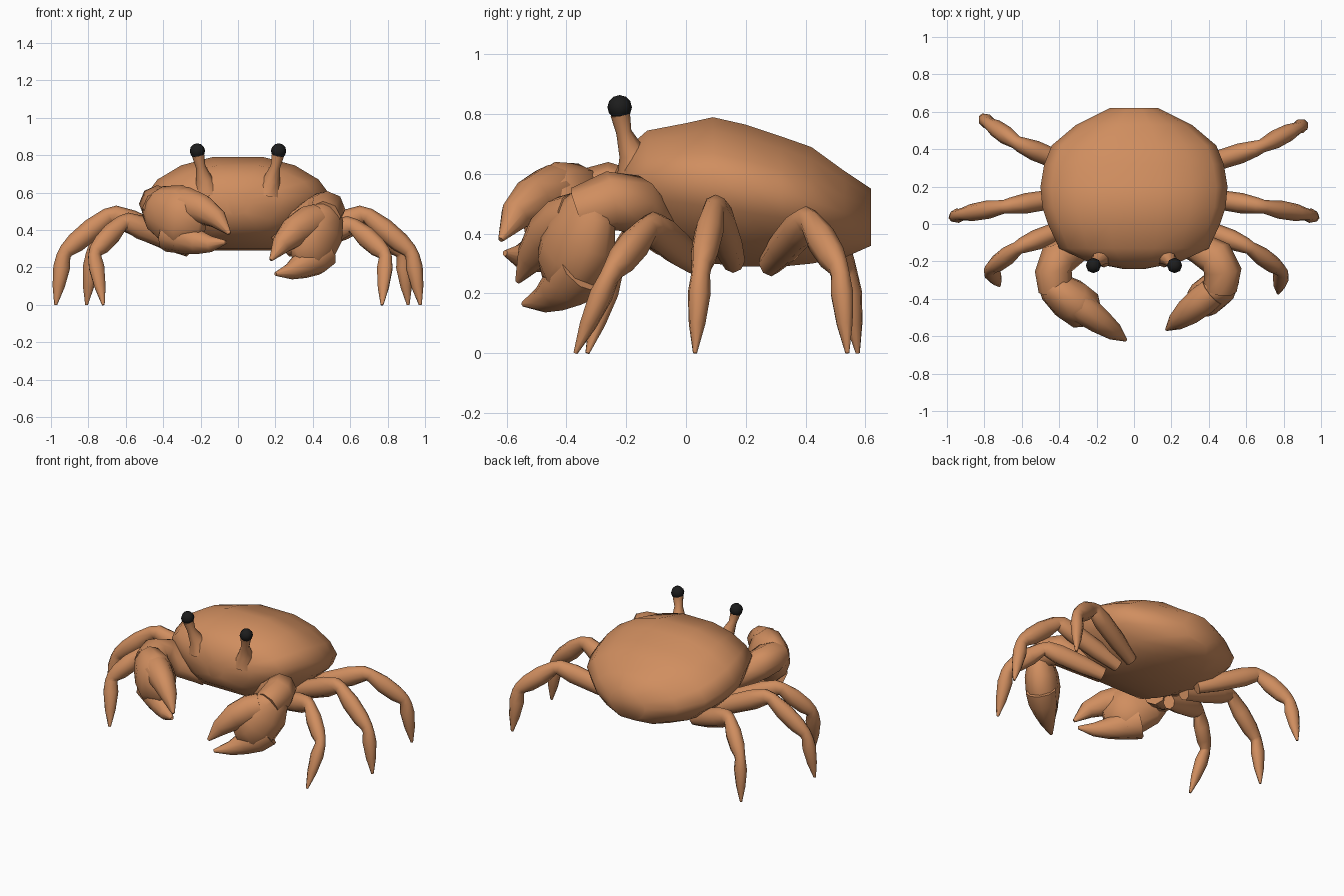
import bpy
import bmesh
import math
from mathutils import Vector

cube = bpy.data.objects.get("Cube")
if cube:
    bpy.data.objects.remove(cube, do_unlink=True)


def material(name, rgb):
    mat = bpy.data.materials.new(name)
    mat.use_nodes = True
    color = (*rgb, 1)
    mat.diffuse_color = color
    mat.node_tree.nodes["Principled BSDF"].inputs["Base Color"].default_value = color
    return mat


shell = material("terracotta shell", (0.63, 0.27, 0.115))
black = material("eye black", (0.012, 0.012, 0.012))


def finish(bm, name, mat, angle=58):
    """Turn a bmesh into a smooth object that keeps its sharp edges."""
    bmesh.ops.recalc_face_normals(bm, faces=bm.faces)
    for face in bm.faces:
        face.smooth = True
    for edge in bm.edges:
        edge.smooth = edge.calc_face_angle(0) < math.radians(angle)
    mesh = bpy.data.meshes.new(name)
    bm.to_mesh(mesh)
    bm.free()
    mesh.materials.append(mat)
    obj = bpy.data.objects.new(name, mesh)
    bpy.context.collection.objects.link(obj)
    return obj


def skin(rings, name, mat):
    """Bridge a list of point rings and cap both ends."""
    bm = bmesh.new()
    loops = [[bm.verts.new(p) for p in ring] for ring in rings]
    count = len(loops[0])
    for a, b in zip(loops, loops[1:]):
        for i in range(count):
            j = (i + 1) % count
            bm.faces.new((a[i], a[j], b[j], b[i]))
    bm.faces.new(loops[0])
    bm.faces.new(loops[-1])
    return finish(bm, name, mat)


def tube(name, points, radii, normal, flat=1.0, sides=8):
    """Sweep an ellipse along points; flat scales it along the normal."""
    pts = [Vector(p) for p in points]
    n = Vector(normal).normalized()
    rings = []
    for i, (p, r) in enumerate(zip(pts, radii)):
        t = (pts[min(i + 1, len(pts) - 1)] - pts[max(i - 1, 0)]).normalized()
        u = n.cross(t).normalized()
        v = t.cross(u)
        angles = [math.tau * k / sides for k in range(sides)]
        rings.append([p + u * r * math.cos(a) + v * r * flat * math.sin(a) for a in angles])
    return skin(rings, name, shell)


# Body: y, half width, top, rim and bottom heights
stations = [
    (-0.24, 0.06, 0.60, 0.54, 0.48), (-0.205, 0.24, 0.68, 0.57, 0.42),
    (-0.13, 0.40, 0.745, 0.60, 0.36), (0.0, 0.46, 0.77, 0.60, 0.32),
    (0.09, 0.49, 0.79, 0.59, 0.30), (0.2, 0.50, 0.765, 0.57, 0.29),
    (0.32, 0.48, 0.725, 0.54, 0.29), (0.42, 0.44, 0.69, 0.51, 0.30),
    (0.53, 0.31, 0.61, 0.47, 0.32), (0.62, 0.13, 0.55, 0.45, 0.36),
]
half = [(0.28, 1), (0.62, 0.78), (0.88, 0.4), (1, 0), (0.93, -0.35), (0.7, -0.75), (0.4, -1)]
outline = half + [(-x, h) for x, h in reversed(half)]
skin([[(x * w, y, rim + h * (top - rim if h > 0 else rim - low)) for x, h in outline]
      for y, w, top, rim, low in stations], "body_shell", shell)

# Eyes on stalks that flare into the shell
for side, s in (("left", 1), ("right", -1)):
    tube(side + "_eye_stalk",
         [(s * 0.165, -0.16, 0.60), (s * 0.18, -0.18, 0.67), (s * 0.20, -0.208, 0.74),
          (s * 0.213, -0.22, 0.80)], [0.075, 0.045, 0.026, 0.033], (0, 1, 0))
    bm = bmesh.new()
    bmesh.ops.create_uvsphere(bm, u_segments=8, v_segments=6, radius=0.041)
    bmesh.ops.translate(bm, verts=bm.verts, vec=(s * 0.217, -0.222, 0.823))
    finish(bm, side + "_eye", black)

# Legs: hip, knee, ankle and tip; each segment swells between narrow joints
swell = [(0, 0, 0.045), (0, 0.35, 0.06), (0, 0.75, 0.064), (0, 0.96, 0.05),
         (1, 0.06, 0.042), (1, 0.4, 0.058), (1, 0.75, 0.054), (1, 0.95, 0.04),
         (2, 0.06, 0.038), (2, 0.28, 0.046), (2, 0.65, 0.033), (2, 1, 0.008)]
legs = {
    "left_front_leg": [(0.26, 0.02, 0.31), (0.61, -0.12, 0.43), (0.79, -0.25, 0.27), (0.77, -0.37, 0)],
    "left_middle_leg": [(0.26, 0.16, 0.31), (0.68, 0.095, 0.49), (0.93, 0.05, 0.28), (0.975, 0.03, 0)],
    "left_back_leg": [(0.26, 0.28, 0.30), (0.67, 0.41, 0.45), (0.88, 0.515, 0.28), (0.91, 0.54, 0)],
    "right_front_leg": [(-0.26, 0.02, 0.31), (-0.61, -0.12, 0.45), (-0.77, -0.24, 0.28), (-0.72, -0.33, 0)],
    "right_middle_leg": [(-0.26, 0.16, 0.31), (-0.68, 0.095, 0.49), (-0.93, 0.05, 0.28), (-0.975, 0.03, 0)],
    "right_back_leg": [(-0.26, 0.28, 0.30), (-0.62, 0.43, 0.46), (-0.78, 0.54, 0.28), (-0.81, 0.575, 0)],
}
for name, joints in legs.items():
    j = [Vector(p) for p in joints]
    reach = j[2] - j[0]
    tube(name, [j[k].lerp(j[k + 1], t) for k, t, r in swell], [r for k, t, r in swell],
         (-reach.y, reach.x, 0), flat=0.85)


def claw(side, arm, slope, origin, palm, upper, lower):
    """Claw laid out as (x, z, radius) on an upright slanted plane."""
    tube(side + "_claw_arm", [p[:3] for p in arm], [p[3] for p in arm], (0, 0, 1))
    normal = (-slope, 1, 0)
    parts = (("palm", palm, 0.7), ("upper_finger", upper, 0.9), ("lower_finger", lower, 0.95))
    for part, path, flat in parts:
        tube(f"{side}_claw_{part}", [(x, origin[1] + slope * (x - origin[0]), z) for x, z, r in path],
             [r for x, z, r in path], normal, flat, 10)


claw("right",
     [(-0.20, -0.05, 0.38, 0.07), (-0.33, -0.14, 0.45, 0.085), (-0.41, -0.19, 0.52, 0.10),
      (-0.43, -0.26, 0.54, 0.10), (-0.42, -0.36, 0.52, 0.09)],
     -0.73, (-0.47, -0.31),
     [(-0.48, 0.53, 0.07), (-0.43, 0.51, 0.13), (-0.34, 0.48, 0.17), (-0.27, 0.44, 0.165), (-0.19, 0.42, 0.05)],
     [(-0.34, 0.53, 0.10), (-0.27, 0.535, 0.095), (-0.19, 0.51, 0.08), (-0.11, 0.46, 0.055), (-0.045, 0.38, 0.01)],
     [(-0.36, 0.39, 0.11), (-0.28, 0.36, 0.09), (-0.21, 0.335, 0.065), (-0.14, 0.325, 0.042),
      (-0.065, 0.335, 0.01)])
claw("left",
     [(0.20, -0.05, 0.38, 0.07), (0.35, -0.13, 0.45, 0.085), (0.44, -0.18, 0.50, 0.10),
      (0.475, -0.25, 0.51, 0.10), (0.46, -0.35, 0.47, 0.09)],
     0.81, (0.50, -0.30),
     [(0.48, 0.53, 0.07), (0.47, 0.48, 0.11), (0.44, 0.40, 0.145), (0.40, 0.33, 0.15), (0.36, 0.28, 0.13),
      (0.31, 0.25, 0.05)],
     [(0.42, 0.45, 0.09), (0.37, 0.435, 0.095), (0.30, 0.39, 0.085), (0.23, 0.32, 0.055), (0.175, 0.24, 0.01)],
     [(0.45, 0.29, 0.10), (0.40, 0.245, 0.095), (0.34, 0.21, 0.072), (0.28, 0.18, 0.045), (0.20, 0.165, 0.01)])
